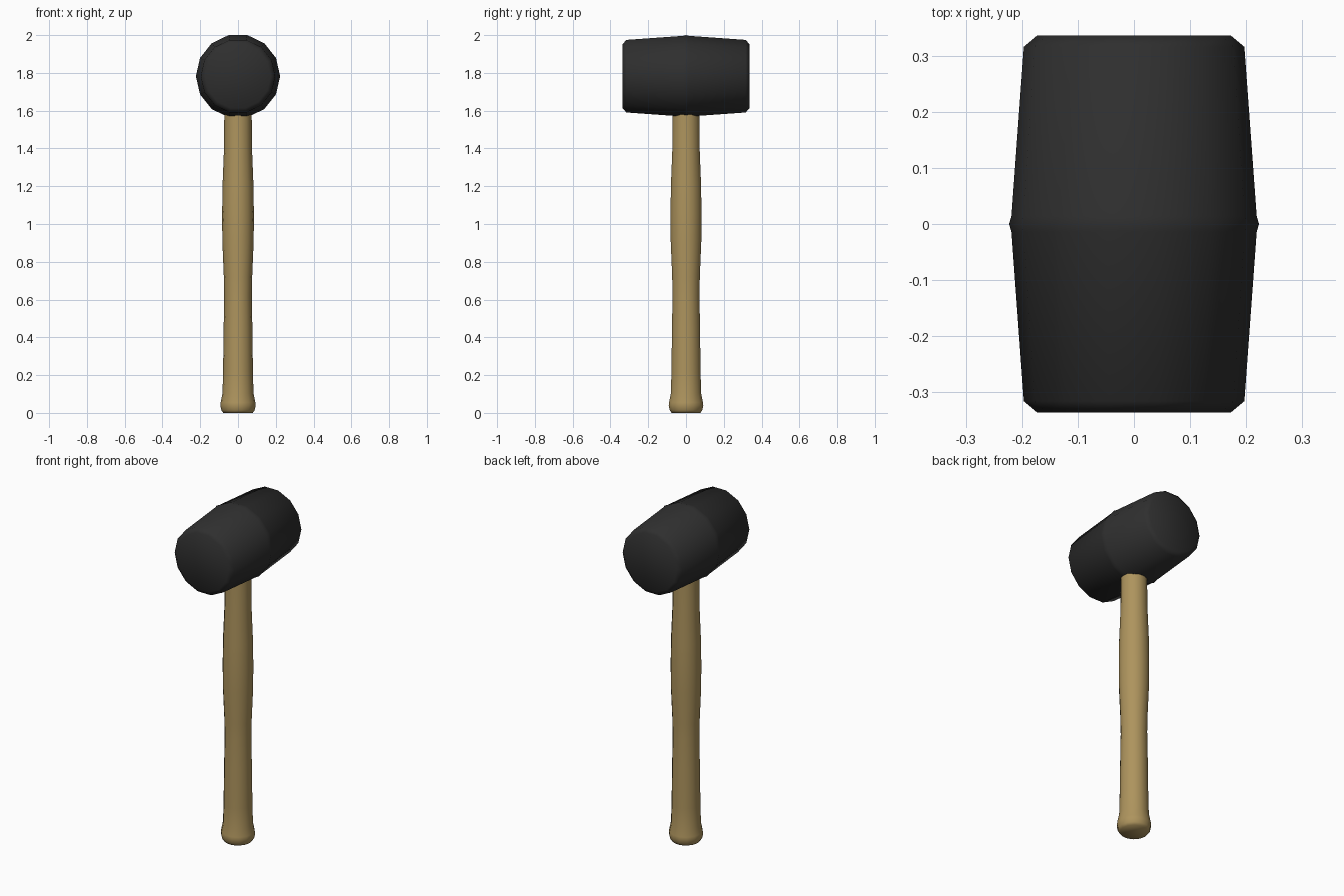
import bpy, bmesh, math
from mathutils import Matrix

if "Cube" in bpy.data.objects:
    bpy.data.objects.remove(bpy.data.objects["Cube"])


def material(name, rgb):
    m = bpy.data.materials.new(name)
    m.diffuse_color = (*rgb, 1)
    m.use_nodes = True
    m.node_tree.nodes["Principled BSDF"].inputs["Base Color"].default_value = m.diffuse_color
    return m


def lathe(name, profile, sides, mat, matrix=Matrix(), angle=60):
    """Stack rings of (radius, height) along local z, cap both ends."""
    bm = bmesh.new()
    rings = []
    for r, h in profile:
        rings.append([bm.verts.new((r * math.cos(2 * math.pi * i / sides),
                                    r * math.sin(2 * math.pi * i / sides), h))
                      for i in range(sides)])
    for a, b in zip(rings, rings[1:]):
        for i in range(sides):
            j = (i + 1) % sides
            bm.faces.new((a[i], a[j], b[j], b[i]))
    bm.faces.new(rings[0][::-1])
    bm.faces.new(rings[-1])
    bm.transform(matrix)
    bmesh.ops.recalc_face_normals(bm, faces=bm.faces)
    mesh = bpy.data.meshes.new(name)
    bm.to_mesh(mesh)
    bm.free()
    mesh.materials.append(mat)
    ob = bpy.data.objects.new(name, mesh)
    bpy.context.collection.objects.link(ob)
    bpy.ops.object.select_all(action='DESELECT')
    ob.select_set(True)
    bpy.context.view_layer.objects.active = ob
    bpy.ops.object.shade_smooth_by_angle(angle=math.radians(angle))
    return ob


rubber = material("black_rubber", (0.028, 0.028, 0.028))
wood = material("tan_wood", (0.42, 0.295, 0.11))

# Mallet head: 14-sided barrel along y with bevelled ends and a small mid ridge
SIDES, R = 14, 0.223
half = [(R, 0.0), (0.219, 0.014), (0.197, 0.316), (0.173, 0.336)]
head_profile = [(r, -h) for r, h in half[:0:-1]] + half
head_z = 2 - R * math.cos(math.pi / SIDES)
lathe("mallet_head", head_profile, SIDES, rubber,
      Matrix.Translation((0, 0, head_z)) @ Matrix.Rotation(math.pi / 2, 4, 'X'))

# Handle: swelling grip with flared foot, running up into the head
handle_profile = [(0.078, 0.0), (0.088, 0.014), (0.094, 0.04), (0.092, 0.055),
                  (0.082, 0.105), (0.079, 0.22), (0.076, 0.45), (0.073, 0.62),
                  (0.075, 0.72), (0.083, 0.91), (0.084, 1.05), (0.082, 1.2),
                  (0.074, 1.4), (0.072, 1.65)]
lathe("handle", handle_profile, 14, wood)
